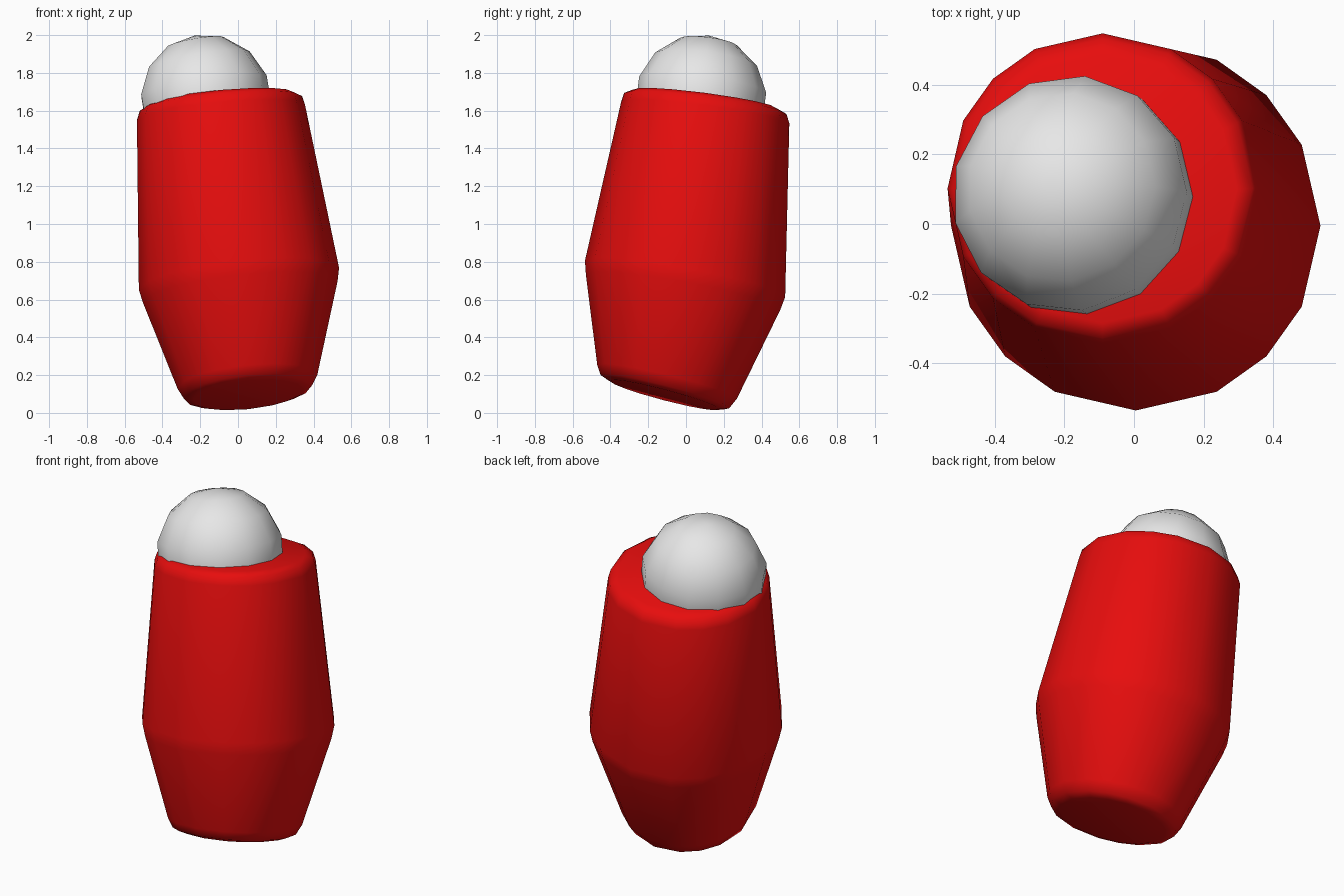
import bpy, bmesh, math
from mathutils import Vector, Matrix

if "Cube" in bpy.data.objects:
    bpy.data.objects.remove(bpy.data.objects["Cube"])


def material(name, color):
    m = bpy.data.materials.new(name)
    m.diffuse_color = (*color, 1.0)
    m.use_nodes = True
    m.node_tree.nodes["Principled BSDF"].inputs["Base Color"].default_value = m.diffuse_color
    return m


def add_object(name, bm, mat, angle):
    bmesh.ops.recalc_face_normals(bm, faces=bm.faces[:])
    me = bpy.data.meshes.new(name)
    bm.to_mesh(me)
    bm.free()
    ob = bpy.data.objects.new(name, me)
    bpy.context.collection.objects.link(ob)
    me.materials.append(mat)
    bpy.ops.object.select_all(action='DESELECT')
    ob.select_set(True)
    bpy.context.view_layer.objects.active = ob
    bpy.ops.object.shade_smooth_by_angle(angle=math.radians(angle))
    return ob


red = material("bright red", (0.8, 0.004, 0.004))
white = material("off white", (0.8, 0.8, 0.8))

# leaning sleeve: tilted 16-sided rings (centre x, y, z, radius, slope x, slope y)
rings = [
    (0.055, -0.115, 0.095, 0.29, 0.10, -0.26),
    (0.052, -0.112, 0.112, 0.34, 0.10, -0.26),
    (0.050, -0.100, 0.165, 0.37, 0.10, -0.24),
    (0.012, -0.015, 0.640, 0.515, 0.11, -0.18),
    (0.005, -0.005, 0.710, 0.53, 0.11, -0.18),
    (-0.090, 0.102, 1.590, 0.445, 0.09, -0.13),
    (-0.090, 0.102, 1.638, 0.43, 0.09, -0.13),
    (-0.090, 0.100, 1.660, 0.385, 0.09, -0.13),
]
angles = [math.radians(q * 90 + a) for q in range(4) for a in (0, 26, 45, 64)]
bm = bmesh.new()
loops = []
for cx, cy, cz, r, sx, sy in rings:
    loop = []
    for a in angles:
        dx, dy = r * math.cos(a), r * math.sin(a)
        loop.append(bm.verts.new((cx + dx, cy + dy, cz + sx * dx + sy * dy)))
    loops.append(loop)
n = len(angles)
for lo, hi in zip(loops, loops[1:]):
    for i in range(n):
        j = (i + 1) % n
        bm.faces.new((lo[i], lo[j], hi[j], hi[i]))
bm.faces.new(loops[0])
bm.faces.new(loops[-1])
add_object("sleeve", bm, red, 60)

# ball resting in the top of the sleeve, leaning the same way
bm = bmesh.new()
lean = Vector((0, 0, 1)).rotation_difference(Vector((-0.17, 0.13, 1))).to_matrix().to_4x4()
bmesh.ops.create_uvsphere(
    bm, u_segments=13, v_segments=7, radius=0.35,
    matrix=Matrix.Translation((-0.172, 0.078, 1.655)) @ lean
    @ Matrix.Rotation(math.radians(-90), 4, 'Z'))
add_object("ball", bm, white, 60)
